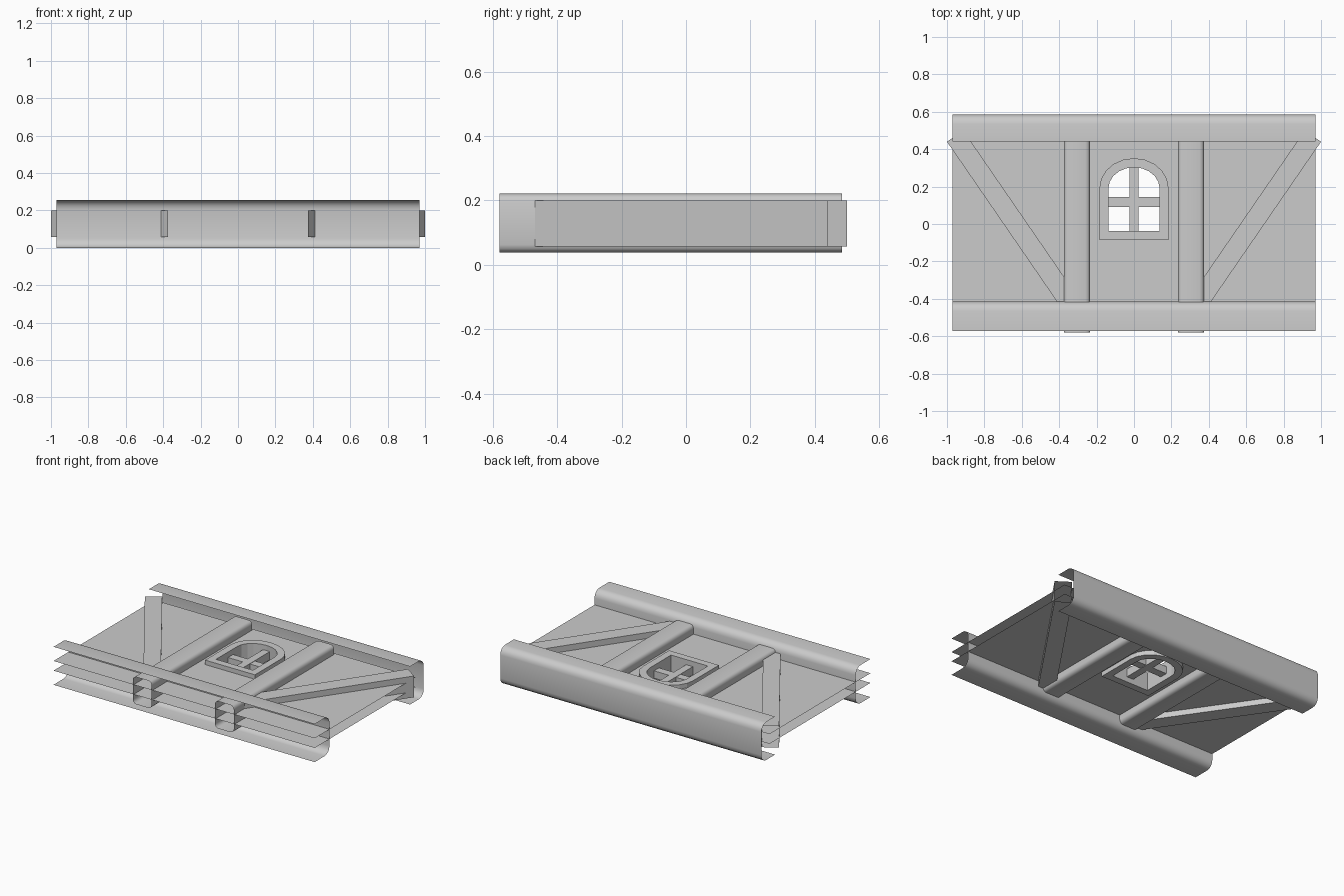
import bpy, bmesh, math
from mathutils import Vector

if "Cube" in bpy.data.objects:
    bpy.data.objects.remove(bpy.data.objects["Cube"], do_unlink=True)

GREY = (0.6, 0.6, 0.6, 1)
mat = bpy.data.materials.new("plain grey")
mat.use_nodes = True
mat.diffuse_color = GREY
mat.node_tree.nodes["Principled BSDF"].inputs["Base Color"].default_value = GREY


def finish(name, bm, mirror=False, smooth=False):
    mesh = bpy.data.meshes.new(name)
    bm.to_mesh(mesh)
    bm.free()
    mesh.materials.append(mat)
    if smooth:
        for p in mesh.polygons:
            p.use_smooth = True
        mesh.set_sharp_from_angle(angle=math.radians(40))
    ob = bpy.data.objects.new(name, mesh)
    bpy.context.scene.collection.objects.link(ob)
    if mirror:
        mod = ob.modifiers.new("mirror", 'MIRROR')
        mod.use_mirror_merge = False
    return ob


def sweep(name, section, vec, closed, **kw):
    """Extrude a line of points along vec as an open-ended shell."""
    bm = bmesh.new()
    a = [bm.verts.new(p) for p in section]
    b = [bm.verts.new(Vector(p) + Vector(vec)) for p in section]
    n = len(a)
    for i in range(n if closed else n - 1):
        j = (i + 1) % n
        bm.faces.new((a[i], a[j], b[j], b[i]))
    return finish(name, bm, **kw)


def arc(cx, cy, rx, ry, start, end, steps):
    return [(cx + rx * math.cos(math.radians(start + (end - start) * i / steps)),
             cy + ry * math.sin(math.radians(start + (end - start) * i / steps)))
            for i in range(steps + 1)]


# Horizontal beams: channels open towards the front, rounded at the back
HEIGHT, R = 0.255, 0.05
for name, front, back in (("bottom_beam", -0.572, -0.415), ("top_beam", 0.44, 0.585)):
    c = back - R
    pts = ([(front, 0)] + arc(c, R, R, R, -90, 0, 4)
           + arc(c, HEIGHT - R, R, R, 0, 90, 4) + [(front, HEIGHT)])
    sweep(name, [(-0.97, y, z) for y, z in pts], (1.94, 0, 0), False, smooth=True)

# Upright posts: rounded hollow tubes
x0, x1, z0, z1, r = 0.235, 0.375, 0.038, 0.221, 0.025
pts = (arc(x1 - r, z0 + r, r, r, -90, 0, 3) + arc(x1 - r, z1 - r, r, r, 0, 90, 3)
       + arc(x0 + r, z1 - r, r, r, 90, 180, 3) + arc(x0 + r, z0 + r, r, r, 180, 270, 3))
sweep("posts", [(x, 0.485, z) for x, z in pts], (0, -1.065, 0), True,
      mirror=True, smooth=True)

# Diagonal braces: flat-sided hollow boxes
corner = Vector((-1.0, 0.44, 0))
along = Vector((0.567, -0.824, 0))
across = Vector((0.824, 0.567, 0)) * 0.106
low, high = Vector((0, 0, 0.057)), Vector((0, 0, 0.2))
sweep("braces", [corner + low, corner + across + low,
                 corner + across + high, corner + high], along * 1.104, True, mirror=True)


# Window outlines
def arch(half, bottom, spring, top):
    return [(-half, bottom), (half, bottom)] + arc(0, spring, half, top - spring, 0, 180, 10)


inner = arch(0.137, -0.037, 0.19, 0.303)
outer = arch(0.185, -0.085, 0.19, 0.352)

# Wall: two thin skins with the window opening
for name, z, up in (("wall_upper_skin", 0.16, 1), ("wall_lower_skin", 0.095, -1)):
    bm = bmesh.new()
    rect = [(-0.97, -0.572), (0.97, -0.572), (0.97, 0.5), (-0.97, 0.5)]
    for loop in (rect, inner):
        vs = [bm.verts.new((x, y, z)) for x, y in loop]
        for i in range(len(vs)):
            bm.edges.new((vs[i - 1], vs[i]))
    bmesh.ops.triangle_fill(bm, edges=bm.edges[:], use_beauty=True)
    bm.normal_update()
    for f in bm.faces:
        if f.normal.z * up < 0:
            f.normal_flip()
    bmesh.ops.dissolve_limit(bm, angle_limit=0.01, verts=bm.verts[:], edges=bm.edges[:])
    finish(name, bm)

# Window frame: arched ring standing proud of both skins
bm = bmesh.new()
rings = [[bm.verts.new((x, y, z)) for x, y in loop]
         for loop, z in ((outer, 0.065), (outer, 0.19), (inner, 0.19), (inner, 0.065))]
n = len(outer)
for k in range(4):
    p, q = rings[k], rings[(k + 1) % 4]
    for i in range(n):
        j = (i + 1) % n
        bm.faces.new((p[i], p[j], q[j], q[i]))
bmesh.ops.recalc_face_normals(bm, faces=bm.faces[:])
finish("window_frame", bm)

# Window bars
for name, centre, size in (("upright_bar", (0, 0.132, 0.128), (0.05, 0.345, 0.055)),
                           ("cross_bar", (0, 0.117, 0.128), (0.275, 0.053, 0.05))):
    bm = bmesh.new()
    bmesh.ops.create_cube(bm, size=1)
    bmesh.ops.scale(bm, vec=size, verts=bm.verts[:])
    bmesh.ops.translate(bm, vec=centre, verts=bm.verts[:])
    finish(name, bm)
